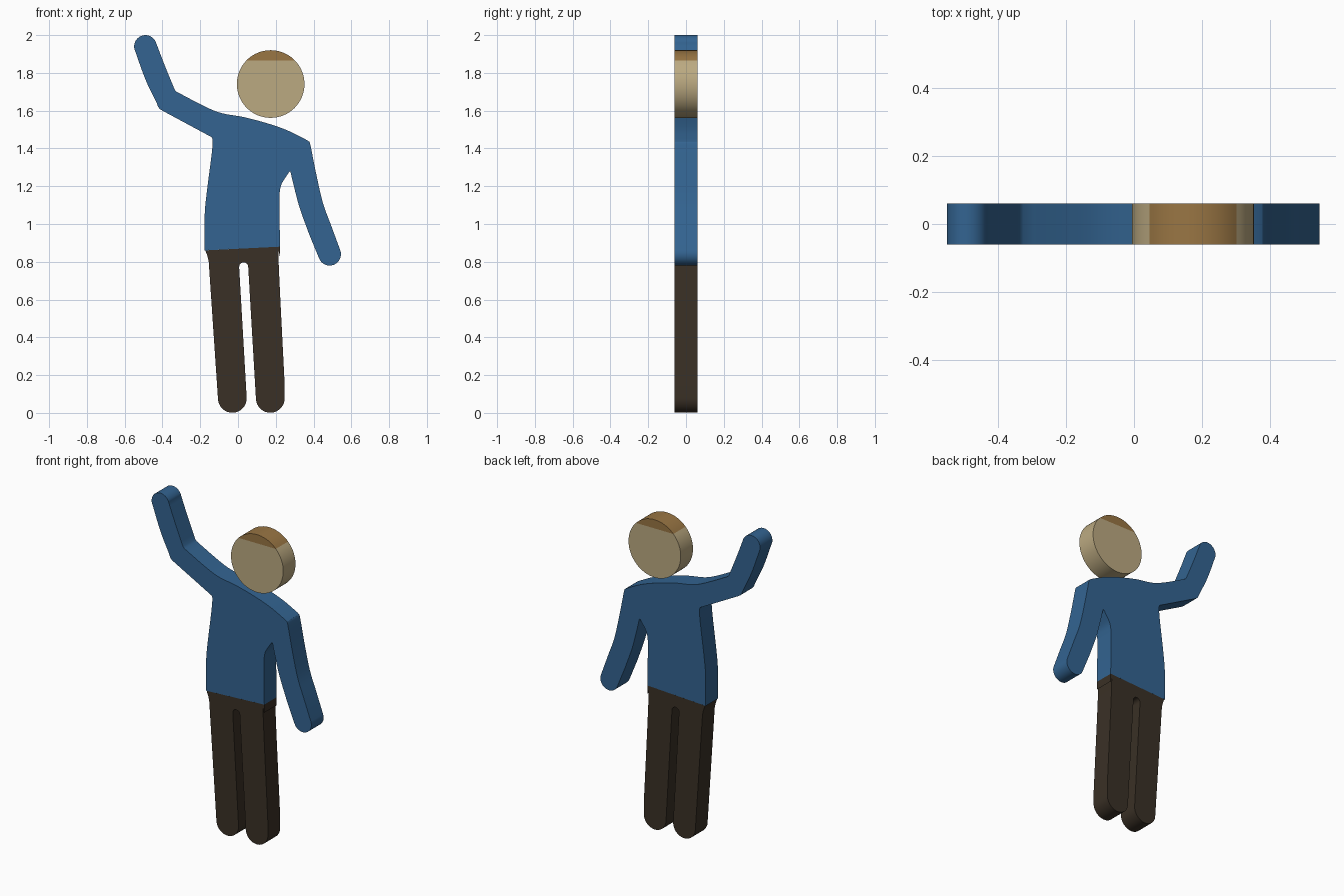
import bpy, bmesh
from math import sin, cos, radians, sqrt, degrees, asin
from mathutils import Vector

HALF = 0.06  # half the thickness of the flat figure

if "Cube" in bpy.data.objects:
    bpy.data.objects.remove(bpy.data.objects["Cube"], do_unlink=True)


def material(name, rgb):
    m = bpy.data.materials.new(name)
    m.use_nodes = True
    colour = (*rgb, 1)
    m.diffuse_color = colour
    bsdf = m.node_tree.nodes["Principled BSDF"]
    bsdf.inputs["Base Color"].default_value = colour
    bsdf.inputs["Roughness"].default_value = 0.8
    return m


def arc(cx, cz, r, start, end, steps=16):
    angles = [radians(start + (end - start) * i / steps) for i in range(steps + 1)]
    return [(cx + r * cos(a), cz + r * sin(a)) for a in angles]


def smooth(points, steps=5):
    """Smooth open run through the points."""
    p = [Vector(q) for q in points]
    p = [2 * p[0] - p[1]] + p + [2 * p[-1] - p[-2]]
    out = []
    for a, b, c, d in zip(p, p[1:], p[2:], p[3:]):
        for i in range(steps):
            t = i / steps
            out.append(0.5 * (2 * b + (c - a) * t + (2 * a - 5 * b + 4 * c - d) * t**2
                              + (3 * b - a - 3 * c + d) * t**3))
    return [tuple(v) for v in out] + [tuple(points[-1])]


def slab(name, outline, mat):
    """Extrude a closed front outline through the thickness."""
    bm = bmesh.new()
    face = bm.faces.new([bm.verts.new((x, -HALF, z)) for x, z in outline])
    back = bmesh.ops.extrude_face_region(bm, geom=[face])["geom"]
    moved = [v for v in back if isinstance(v, bmesh.types.BMVert)]
    bmesh.ops.translate(bm, verts=moved, vec=(0, 2 * HALF, 0))
    if not face.is_valid or len(bm.faces) < len(outline) + 2:
        bm.faces.new([v for v in bm.verts if v not in moved])
    bmesh.ops.remove_doubles(bm, verts=bm.verts, dist=0.0005)
    bmesh.ops.recalc_face_normals(bm, faces=bm.faces)
    mesh = bpy.data.meshes.new(name)
    bm.to_mesh(mesh)
    bm.free()
    mesh.materials.append(mat)
    obj = bpy.data.objects.new(name, mesh)
    bpy.context.collection.objects.link(obj)
    bpy.ops.object.select_all(action="DESELECT")
    obj.select_set(True)
    bpy.context.view_layer.objects.active = obj
    bpy.ops.object.shade_smooth_by_angle(angle=radians(30))
    return obj


blue = material("shirt blue", (0.033, 0.127, 0.283))
brown = material("trouser brown", (0.042, 0.030, 0.019))
skin = material("skin tan", (0.50, 0.40, 0.22))
hair_brown = material("hair brown", (0.32, 0.18, 0.057))

# Shirt with the raised right arm and the hanging left arm
shirt = (
    arc(-0.49, 1.94, 0.06, 21, 201)
    + smooth([(-0.546, 1.92), (-0.49, 1.765), (-0.428, 1.635)])
    + smooth([(-0.425, 1.625), (-0.415, 1.61), (-0.40, 1.60)])
    + smooth([(-0.14, 1.46), (-0.134, 1.44), (-0.14, 1.365), (-0.16, 1.21),
              (-0.175, 1.075), (-0.177, 0.97)])
    + [(-0.177, 0.86), (0.222, 0.88)]
    + smooth([(0.219, 1.155), (0.23, 1.21), (0.272, 1.277)])
    + smooth([(0.278, 1.277), (0.291, 1.22), (0.325, 1.09), (0.375, 0.95)])
    + arc(0.485, 0.84, 0.06, 201, 381)
    + smooth([(0.49, 1.0), (0.45, 1.11), (0.415, 1.26), (0.385, 1.41), (0.378, 1.435)])
    + smooth([(0.367, 1.443), (0.27, 1.492), (0.165, 1.53), (0.035, 1.565),
              (-0.087, 1.587), (-0.177, 1.623), (-0.325, 1.70)])
    + smooth([(-0.335, 1.711), (-0.388, 1.84), (-0.434, 1.96)])
)
slab("shirt", shirt, blue)

# Trousers with two rounded legs
trousers = (
    smooth([(-0.173, 0.86), (-0.162, 0.83), (-0.155, 0.80)])
    + arc(-0.03, 0.077, 0.076, 182, 362)
    + arc(0.03, 0.773, 0.024, 180, 0, 8)
    + arc(0.171, 0.077, 0.076, 182, 362)
    + smooth([(0.247, 0.15), (0.215, 0.80), (0.222, 0.83), (0.222, 0.88)])
)
slab("trousers", trousers, brown)

# Round head, split at a level hairline
CX, CZ, R, HAIRLINE = 0.173, 1.741, 0.179, 1.866
edge = degrees(asin((HAIRLINE - CZ) / R))
slab("head", arc(CX, CZ, R, 180 - edge, 360 + edge, 48), skin)
slab("hair", arc(CX, CZ, R, edge, 180 - edge, 20), hair_brown)
